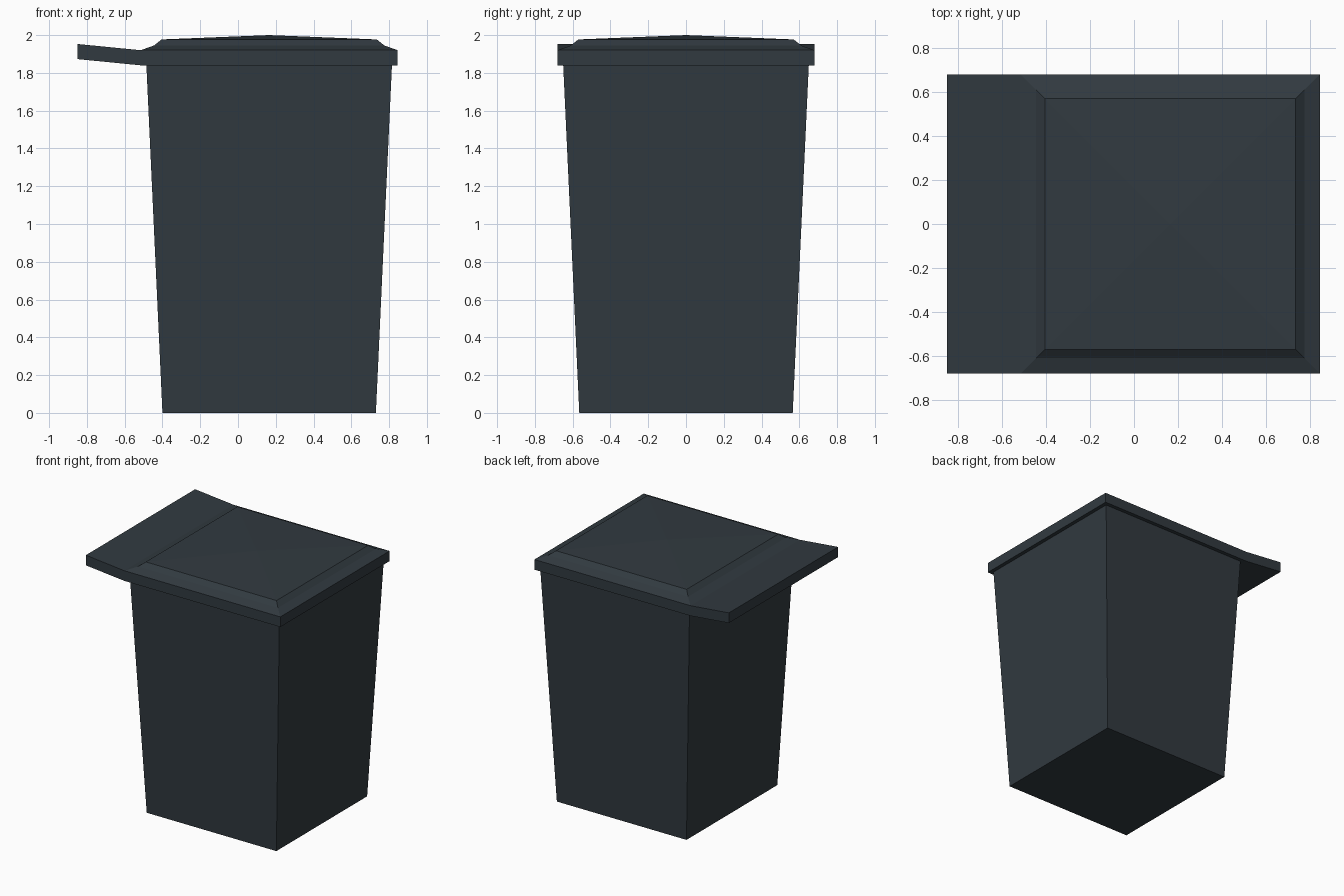
import bpy, bmesh
from mathutils import Vector

if "Cube" in bpy.data.objects:
    bpy.data.objects.remove(bpy.data.objects["Cube"])

CX = 0.165  # centre of the bin body; the lid flap overhangs towards -x

mat = bpy.data.materials.new("dark slate plastic")
mat.diffuse_color = (0.031, 0.042, 0.051, 1)
mat.use_nodes = True
mat.node_tree.nodes["Principled BSDF"].inputs["Base Color"].default_value = mat.diffuse_color


def finish(name, bm):
    bmesh.ops.recalc_face_normals(bm, faces=bm.faces)
    me = bpy.data.meshes.new(name)
    bm.to_mesh(me)
    bm.free()
    me.materials.append(mat)
    ob = bpy.data.objects.new(name, me)
    bpy.context.collection.objects.link(ob)
    return ob


def stacked_squares(bm, levels):
    """Square rings of (half width, z) joined by walls, with a closed bottom."""
    rings = []
    for h, z in levels:
        rings.append([bm.verts.new((CX + sx * h, sy * h, z))
                      for sx, sy in ((-1, -1), (1, -1), (1, 1), (-1, 1))])
    walls = []
    for a, b in zip(rings, rings[1:]):
        for i in range(4):
            j = (i + 1) % 4
            walls.append(bm.faces.new((a[i], a[j], b[j], b[i])))
    bm.faces.new(rings[0][::-1])
    return rings, walls


# Tapered body
bm = bmesh.new()
rings, _ = stacked_squares(bm, [(0.565, 0), (0.65, 1.84)])
bm.faces.new(rings[-1])
finish("bin_body", bm)

# Lid: rim, sloped border, raised panel with a shallow pyramid top
bm = bmesh.new()
rings, walls = stacked_squares(
    bm, [(0.68, 1.84), (0.68, 1.92), (0.61, 1.945), (0.57, 1.977)])
peak = bm.verts.new((CX, 0, 2.0))
for i in range(4):
    bm.faces.new((rings[-1][i], rings[-1][(i + 1) % 4], peak))

# Handle flap: the rim wall on -x pulled outwards and slightly up
flap = bmesh.ops.extrude_discrete_faces(bm, faces=[walls[3]])["faces"][0]
bmesh.ops.translate(bm, verts=flap.verts, vec=Vector((-0.335, 0, 0.033)))
old = [rings[0][3], rings[0][0], rings[1][0], rings[1][3]]
new = [min(flap.verts, key=lambda v, o=o: abs(v.co.y - o.co.y) + abs(v.co.z - 0.033 - o.co.z))
       for o in old]
for i in range(4):
    j = (i + 1) % 4
    quad = (old[i], old[j], new[j], new[i])
    if not bm.faces.get(quad):
        bm.faces.new(quad)
finish("lid_with_flap", bm)
